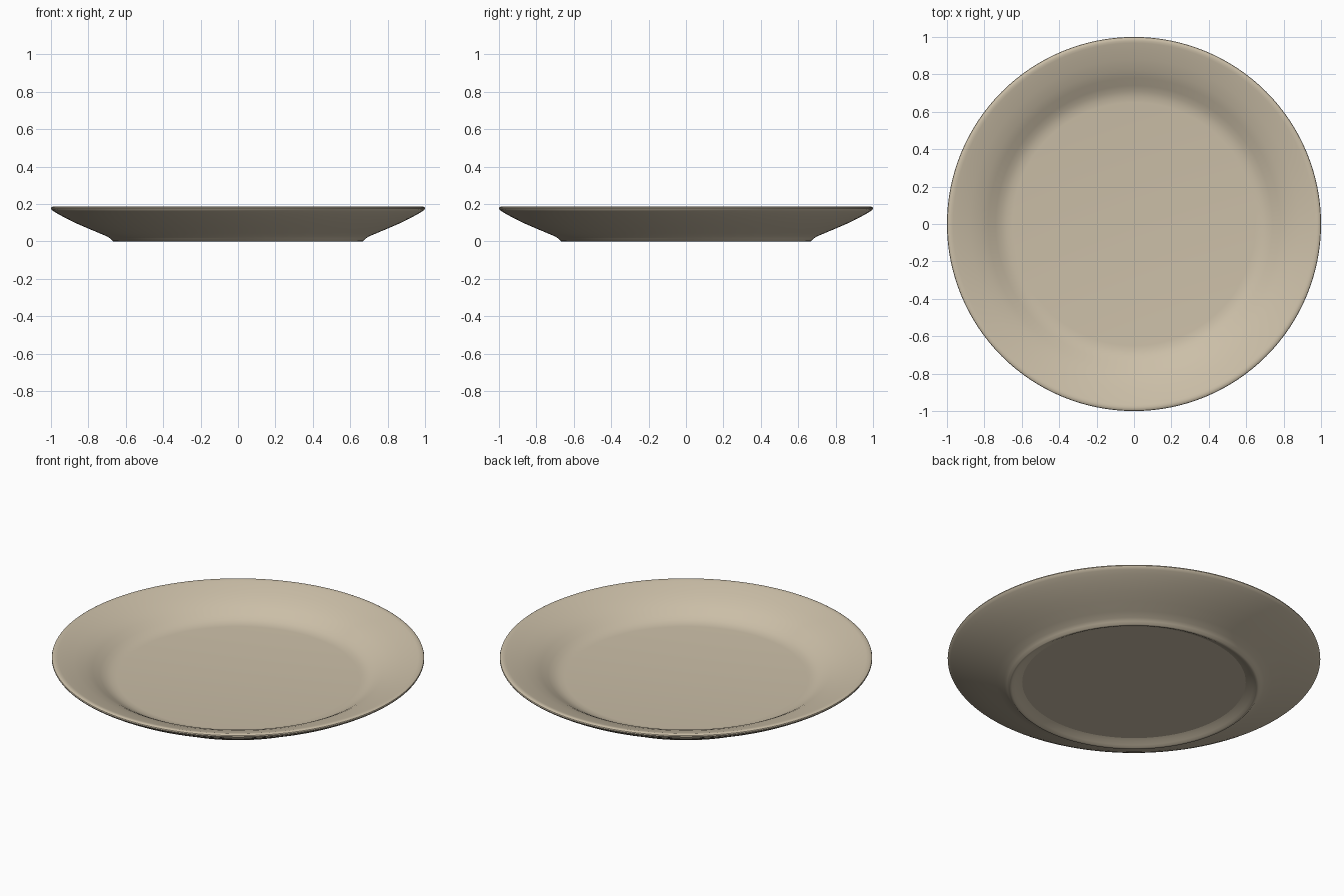
import bpy
import bmesh
import math

cube = bpy.data.objects.get("Cube")
if cube:
    bpy.data.objects.remove(cube, do_unlink=True)

# Glaze colour
glaze = bpy.data.materials.new("warm_beige_glaze")
glaze.use_nodes = True
color = (0.60, 0.52, 0.39, 1)
glaze.diffuse_color = color
for node in glaze.node_tree.nodes:
    if node.type == "BSDF_PRINCIPLED":
        node.inputs["Base Color"].default_value = color
        node.inputs["Roughness"].default_value = 0.5

# Half cross-section as (radius, height), from the underside round to the floor
underside = [(0, 0.03), (0.6, 0.03)]
foot = [(0.62, 0.022), (0.64, 0.01), (0.655, 0.002), (0.662, 0), (0.67, 0.002),
        (0.682, 0.015), (0.70, 0.027)]
outer_wall = [(0.74, 0.044), (0.80, 0.069), (0.86, 0.095), (0.92, 0.124),
              (0.96, 0.146), (0.985, 0.161)]
lip = [(0.996, 0.169), (1, 0.176), (0.998, 0.182), (0.991, 0.186), (0.98, 0.187),
       (0.968, 0.184)]
inner_wall = [(0.94, 0.176), (0.88, 0.157), (0.82, 0.134), (0.78, 0.113),
              (0.74, 0.088), (0.71, 0.072), (0.68, 0.063), (0.65, 0.06)]
floor = [(0, 0.06)]
profile = underside + foot + outer_wall + lip + inner_wall + floor

# Plate, turned on the vertical axis
bm = bmesh.new()
verts = [bm.verts.new((r, 0, z)) for r, z in profile]
edges = [bm.edges.new(pair) for pair in zip(verts, verts[1:])]
bmesh.ops.spin(bm, geom=verts + edges, cent=(0, 0, 0), axis=(0, 0, 1),
               angle=math.tau, steps=128, use_merge=True)
bmesh.ops.remove_doubles(bm, verts=bm.verts, dist=0.0001)
bmesh.ops.recalc_face_normals(bm, faces=bm.faces)
mesh = bpy.data.meshes.new("plate")
bm.to_mesh(mesh)
bm.free()
mesh.materials.append(glaze)

plate = bpy.data.objects.new("plate", mesh)
bpy.context.collection.objects.link(plate)
bpy.ops.object.select_all(action="DESELECT")
plate.select_set(True)
bpy.context.view_layer.objects.active = plate
bpy.ops.object.shade_smooth_by_angle(angle=math.radians(35))

# Crisp edge where the foot ring meets the recessed underside
for edge in mesh.edges:
    ends = [mesh.vertices[i].co for i in edge.vertices]
    if all(abs(v.xy.length - 0.6) < 0.001 for v in ends):
        edge.use_edge_sharp = True
